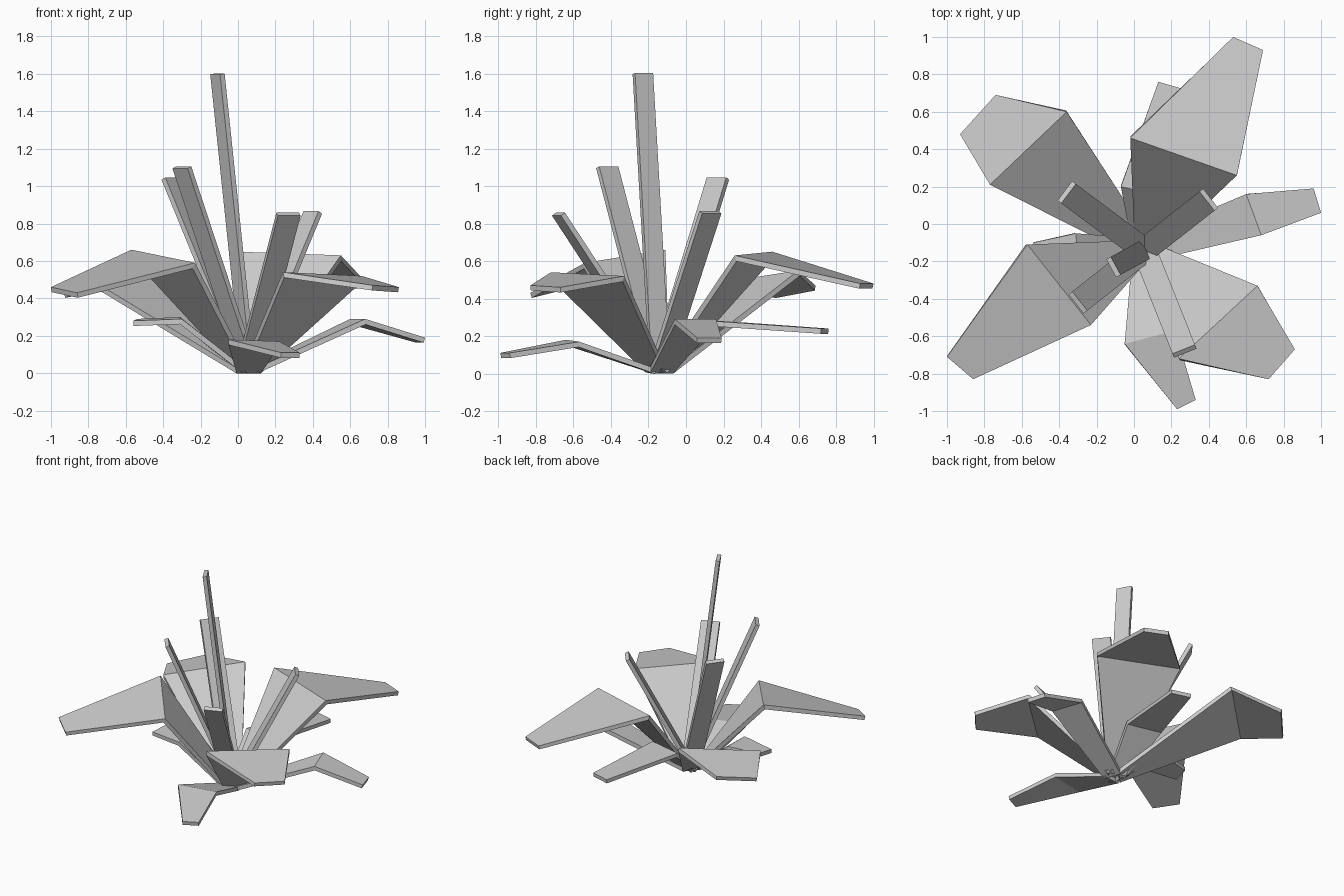
import bpy
from mathutils import Vector

default_cube = bpy.data.objects.get("Cube")
if default_cube:
    bpy.data.objects.remove(default_cube, do_unlink=True)

# Single leaf colour
grey = bpy.data.materials.new("leaf grey")
grey.use_nodes = True
colour = (0.6, 0.6, 0.6, 1)
grey.diffuse_color = colour
grey.node_tree.nodes["Principled BSDF"].inputs["Base Color"].default_value = colour

ROOT = Vector((0.055, -0.14, 0.025))
UP = Vector((0, 0, 1))


def outward_side(target):
    """Horizontal direction from the root to the target, and the direction to its left."""
    out = Vector(target) - ROOT
    out.z = 0
    out.normalize()
    return out, UP.cross(out)


def blade(name, rungs, offset):
    """Loft a flat strip through (left, right) rungs and thicken it."""
    points = [point for rung in rungs for point in rung]
    faces = [(i, i + 1, i + 3, i + 2) for i in range(0, len(points) - 2, 2)]
    mesh = bpy.data.meshes.new(name)
    mesh.from_pydata(points, [], faces)
    mesh.materials.append(grey)
    obj = bpy.data.objects.new(name, mesh)
    bpy.context.collection.objects.link(obj)
    solid = obj.modifiers.new("thickness", "SOLIDIFY")
    solid.thickness = 0.028
    solid.offset = offset
    solid.use_even_offset = True
    return obj


def drooping_leaf(name, knee_left, knee_right, tip_left, tip_right):
    """A leaf that widens up to a knee, then bends over to a narrower tip."""
    middle = (Vector(knee_left) + Vector(knee_right)) / 2
    out, side = outward_side(middle)
    start = ROOT + out * 0.02
    base = (start + side * 0.065, start - side * 0.065)
    blade(name, [base, (knee_left, knee_right), (tip_left, tip_right)], -1)


def upright_leaf(name, top, width=0.13):
    """A straight strip of constant width with a level top."""
    out, side = outward_side(top)
    half = side * width / 2
    rungs = [(centre + half, centre - half) for centre in (ROOT, Vector(top))]
    blade(name, rungs, 0)


# Four broad leaves: knee left and right, then tip left and right
drooping_leaf("broad_leaf_back_left", (-0.02, 0.46, 0.65), (0.55, 0.26, 0.63),
              (0.53, 1, 0.48), (0.69, 0.93, 0.48))
drooping_leaf("broad_leaf_back_right", (-0.77, 0.21, 0.49), (-0.36, 0.6, 0.55),
              (-0.93, 0.48, 0.43), (-0.74, 0.69, 0.47))
drooping_leaf("broad_leaf_front_right", (-0.23, -0.54, 0.59), (-0.57, -0.11, 0.66),
              (-0.86, -0.83, 0.43), (-1, -0.71, 0.46))
drooping_leaf("broad_leaf_front_left", (0.66, -0.33, 0.52), (0.24, -0.72, 0.54),
              (0.86, -0.67, 0.46), (0.72, -0.83, 0.47))

# Four small low leaves
drooping_leaf("low_leaf_front", (0.22, -0.57, 0.17), (-0.05, -0.64, 0.18),
              (0.33, -0.94, 0.11), (0.23, -0.99, 0.11))
drooping_leaf("low_leaf_left", (0.6, 0.16, 0.29), (0.68, -0.06, 0.29),
              (0.96, 0.19, 0.19), (1, 0.06, 0.19))
drooping_leaf("low_leaf_back", (-0.07, 0.2, 0.28), (0.18, 0.14, 0.28),
              (0.13, 0.76, 0.24), (0.27, 0.72, 0.24))
drooping_leaf("low_leaf_right", (-0.3, -0.27, 0.29), (-0.31, -0.05, 0.3),
              (-0.56, -0.22, 0.28), (-0.54, -0.1, 0.29))

# Five straight upright leaves
upright_leaf("upright_leaf_tall", (-0.11, -0.23, 1.6), 0.11)
upright_leaf("upright_leaf_back_right", (-0.36, 0.17, 1.04))
upright_leaf("upright_leaf_back_left", (0.4, 0.13, 0.86))
upright_leaf("upright_leaf_front_left", (0.27, -0.68, 0.85))
upright_leaf("upright_leaf_front_right", (-0.3, -0.42, 1.1))
